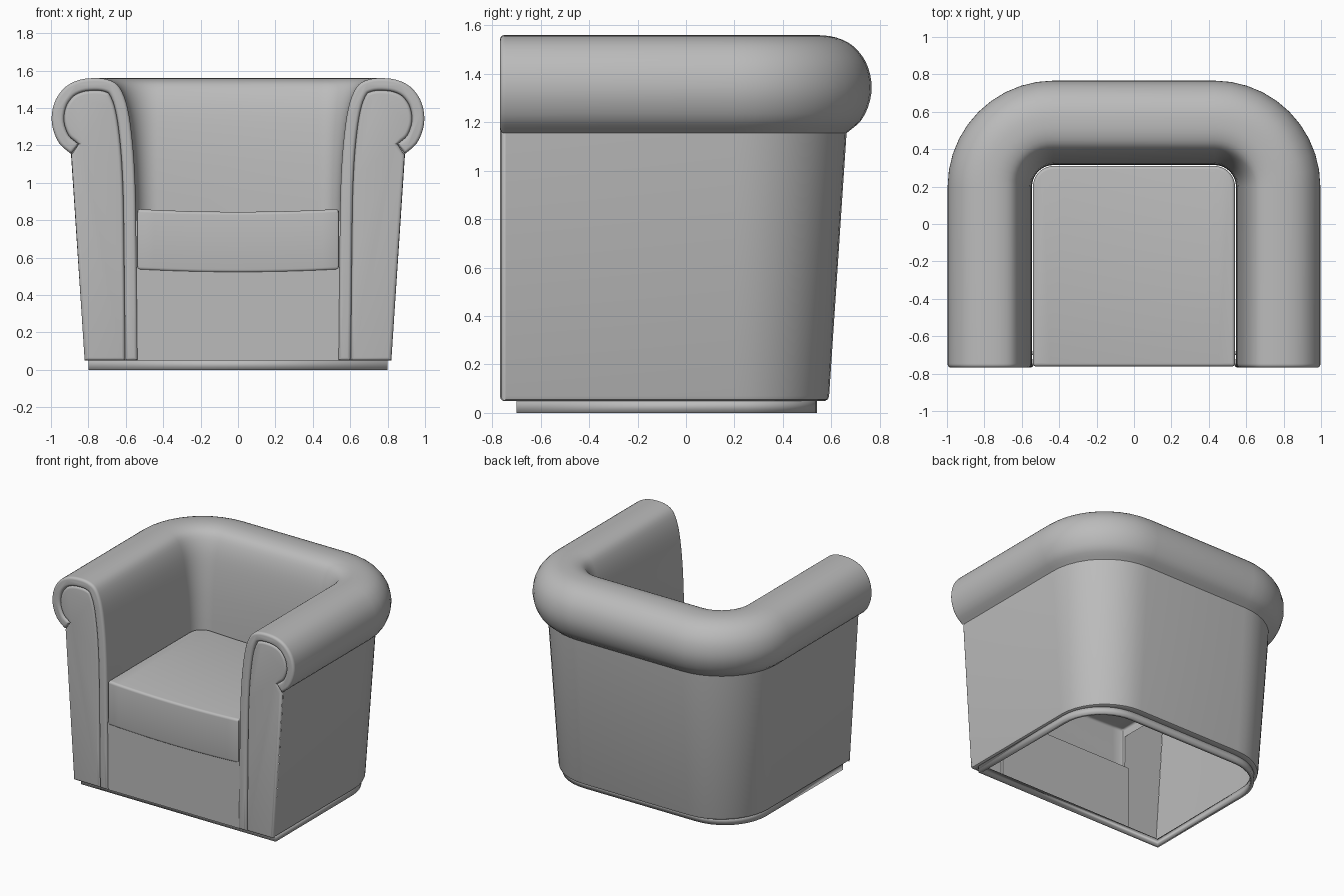
import bpy, bmesh, math
from mathutils import Vector

if "Cube" in bpy.data.objects:
    bpy.data.objects.remove(bpy.data.objects["Cube"])

grey = bpy.data.materials.new("grey_upholstery")
grey.use_nodes = True
COLOUR = (0.5, 0.5, 0.5, 1)
grey.diffuse_color = COLOUR
grey.node_tree.nodes["Principled BSDF"].inputs["Base Color"].default_value = COLOUR

FRONT, SEAM = -0.768, -0.745      # arm front and where the facing meets the body
CX, CY = 0.43, 0.2                # centre of the rounded back corner


def finish(name, bm, angle=35, flip=True):
    if flip:
        bmesh.ops.recalc_face_normals(bm, faces=bm.faces)
    me = bpy.data.meshes.new(name)
    bm.to_mesh(me)
    bm.free()
    ob = bpy.data.objects.new(name, me)
    bpy.context.collection.objects.link(ob)
    me.materials.append(grey)
    bpy.ops.object.select_all(action='DESELECT')
    ob.select_set(True)
    bpy.context.view_layer.objects.active = ob
    bpy.ops.object.shade_smooth_by_angle(angle=math.radians(angle))
    return ob


def smooth_path(pts, steps=3):
    """Catmull-Rom curve through the points."""
    p = [Vector(q) for q in pts]
    p = [2 * p[0] - p[1]] + p + [2 * p[-1] - p[-2]]
    out = []
    for a, b, c, d in zip(p, p[1:], p[2:], p[3:]):
        for i in range(steps):
            t = i / steps
            out.append(0.5 * (2 * b + (c - a) * t + (2 * a - 5 * b + 4 * c - d) * t * t
                              + (3 * b - a - 3 * c + d) * t ** 3))
    return out + [p[-2]]


def inset_path(path, dist):
    out = []
    for i, p in enumerate(path):
        t = (path[min(i + 1, len(path) - 1)] - path[max(i - 1, 0)]).normalized()
        out.append(p + Vector((-t.y, t.x)) * dist)
    return out


def prism(pts, vec, bevel, both=False):
    """Extrude a 3D outline, rounding the far rim (and the near one if asked)."""
    bm = bmesh.new()
    base = bm.faces.new([bm.verts.new(p) for p in pts])
    vec = Vector(vec)
    level = base.calc_center_median().dot(vec)
    new = bmesh.ops.extrude_face_region(bm, geom=[base], use_keep_orig=True)["geom"]
    bmesh.ops.translate(bm, vec=vec, verts=[v for v in new if isinstance(v, bmesh.types.BMVert)])
    mid = level + vec.length_squared / 2
    bmesh.ops.recalc_face_normals(bm, faces=bm.faces)
    if bevel:
        def on_rim(e):
            far = [v.co.dot(vec) > mid for v in e.verts]
            return all(far) or (both and not any(far))
        bmesh.ops.bevel(bm, geom=[e for e in bm.edges if on_rim(e)], offset=bevel,
                        segments=4, profile=0.5, affect='EDGES', clamp_overlap=True)
    return bm


def corner(cx, cy, r, start, steps=10):
    return [(cx + r * math.cos(math.radians(start + 90 * i / steps)),
             cy + r * math.sin(math.radians(start + 90 * i / steps))) for i in range(steps + 1)]


def u_outline(cx, cy, r, front):
    """Half-round plan: square at the front, rounded at the back."""
    return [(cx + r, front)] + corner(cx, cy, r, 0) + corner(-cx, cy, r, 90) + [(-cx - r, front)]


# Scroll section of the arm, from under the roll, over the top, down the inside
scroll = smooth_path([(0.893, 1.155), (0.955, 1.21), (0.99, 1.29), (0.995, 1.37), (0.972, 1.45),
                      (0.92, 1.515), (0.85, 1.55), (0.77, 1.56), (0.70, 1.553), (0.645, 1.525),
                      (0.608, 1.46), (0.582, 1.36), (0.562, 1.2), (0.551, 1.03), (0.545, 0.8),
                      (0.537, 0.05)])

# Arms and back: one section swept around the U-shaped plan
section = [(0.775, 0.05), (0.805, 0.05), (0.816, 0.056), (0.821, 0.07)]
section += [tuple(p) for p in scroll if p.x > 0.6 or p.y > 0.79]
bm = bmesh.new()
rows = [[bm.verts.new((x, y, z)) for x, y in u_outline(CX, CY, x0 - CX, SEAM)] for x0, z in section]
for lo, hi in zip(rows, rows[1:]):
    for i in range(len(lo) - 1):
        bm.faces.new((lo[i], lo[i + 1], hi[i + 1], hi[i]))
finish("arms_and_back", bm, flip=False)

# Arm fronts: piping band along the scroll and a padded panel inside it
inner = inset_path(scroll, 0.066)
band = scroll + inner[::-1]
panel = [Vector((0.82, 0.05)), Vector((0.891, 1.15))] + inner
for side, label in ((1, "left"), (-1, "right")):
    for part, outline, front in (("piping", band, FRONT), ("panel", panel, FRONT + 0.004)):
        pts = [(side * p.x, SEAM, p.y) for p in outline]
        finish(f"{label}_arm_{part}", prism(pts, (0, front - SEAM, 0), 0.018), 40)

# Seat cushion: rounded rims, hollow below, sagging slightly in the middle
plan = u_outline(CX, CY, 0.11, -0.762)
plan = [(0.526, -0.762), (0.536, -0.757), (0.54, -0.745)] + plan[1:-1] \
    + [(-0.54, -0.745), (-0.536, -0.757), (-0.526, -0.762)]
bm = prism([(x, y, 0.535) for x, y in plan], (0, 0, 0.325), 0.025, both=True)
for i in range(-5, 6):
    bmesh.ops.bisect_plane(bm, geom=bm.verts[:] + bm.edges[:] + bm.faces[:],
                           plane_co=(i * 0.09, 0, 0), plane_no=(1, 0, 0))
hidden = [f for f in bm.faces if f.calc_center_median().z < 0.82
          and (f.normal.z < -0.99 or f.calc_center_median().y > -0.73)]
bmesh.ops.delete(bm, geom=hidden, context='FACES')
for v in bm.verts:
    v.co.z -= 0.015 * (1 - (v.co.x / 0.54) ** 2)
finish("seat_cushion", bm, flip=False)

# Board under the cushion
pts = [(-0.56, -0.725, 0.05), (0.56, -0.725, 0.05), (0.56, -0.725, 0.55), (-0.56, -0.725, 0.55)]
finish("front_board", prism(pts, (0, -0.03, 0), 0))

# Thin plinth ring
bm = prism([(x, y, 0) for x, y in u_outline(0.46, 0.2, 0.34, -0.7)], (0, 0, 0.055), 0)
bmesh.ops.delete(bm, geom=[f for f in bm.faces if abs(f.normal.z) > 0.9], context='FACES')
plinth = finish("plinth", bm, flip=False)
wall = plinth.modifiers.new("wall", 'SOLIDIFY')
wall.thickness = 0.025
wall.offset = -1
